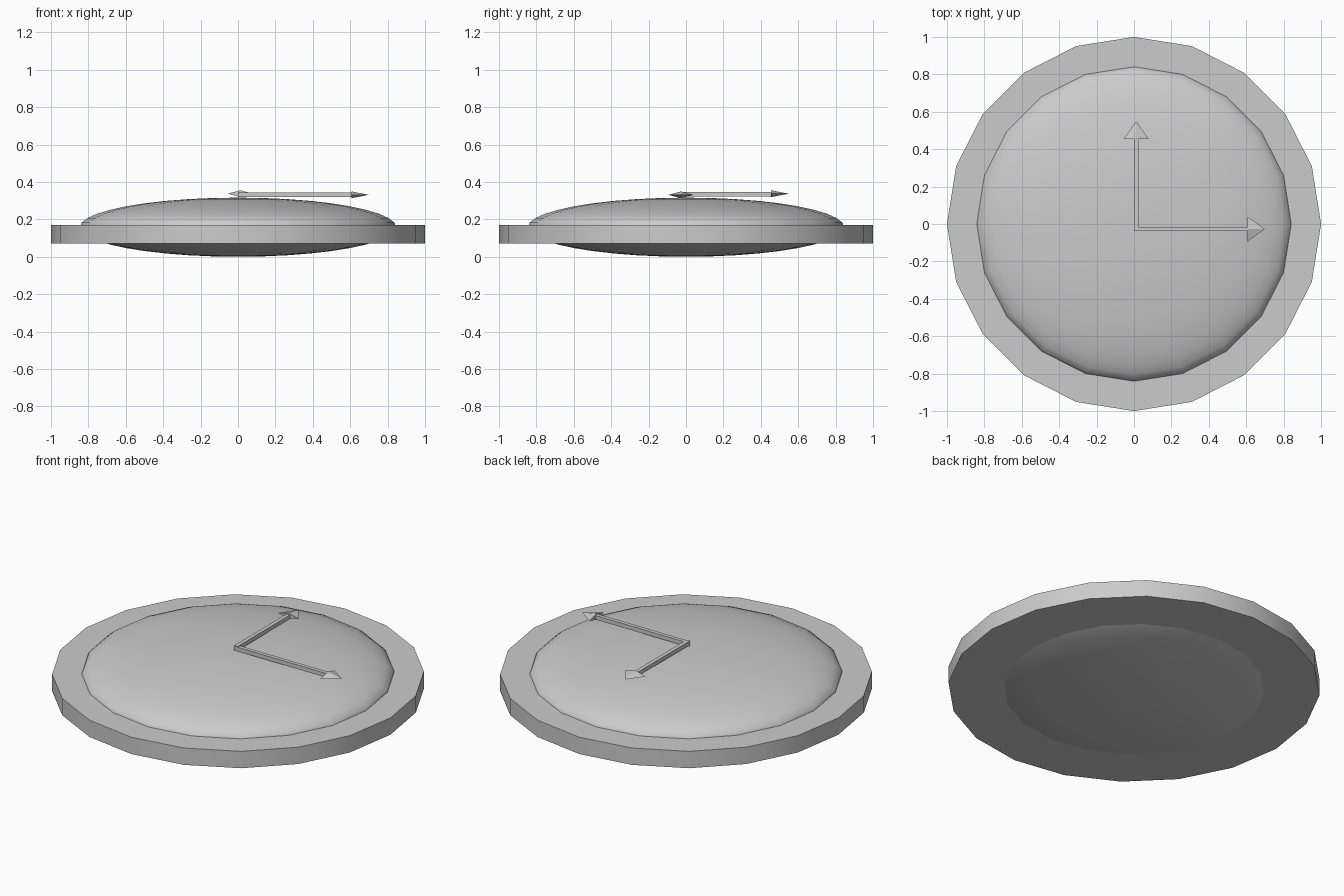
import bpy
from math import radians, pi

if "Cube" in bpy.data.objects:
    bpy.data.objects.remove(bpy.data.objects["Cube"])


def finish(name, scale=None):
    o = bpy.context.object
    o.name = name
    if scale:
        o.scale = scale
    bpy.ops.object.transform_apply(location=False, rotation=True, scale=True)
    return o


def bar(name, lo, hi):
    mid = [(a + b) / 2 for a, b in zip(lo, hi)]
    bpy.ops.mesh.primitive_cube_add(size=1, location=mid)
    return finish(name, [b - a for a, b in zip(lo, hi)])


def arrow_head(name, centre, turn):
    # flattened four-sided cone, first pointing along +y, then turned about z
    bpy.ops.mesh.primitive_cone_add(vertices=4, radius1=0.067, radius2=0, depth=0.094,
                                    rotation=(radians(-90), 0, 0))
    o = finish(name)
    o.scale = (1, 1, 0.27)
    bpy.ops.object.transform_apply(location=False, rotation=False, scale=True)
    o.rotation_euler = (0, 0, turn)
    o.location = centre
    return o


# Rim: 20-sided disc
bpy.ops.mesh.primitive_cylinder_add(vertices=20, radius=1, depth=0.1, location=(0, 0, 0.12))
finish("rim")
bpy.ops.object.shade_smooth_by_angle(angle=radians(30))

# Face: flattened ball bulging above and below the rim
bpy.ops.mesh.primitive_uv_sphere_add(segments=20, ring_count=20, radius=1, location=(0, 0, 0.158))
finish("domed_face", (0.846, 0.846, 0.158))
bpy.ops.object.shade_smooth()

# Hands with arrow tips
bar("hour_hand", (0.0, -0.037, 0.322), (0.023, 0.46, 0.346))
arrow_head("hour_hand_tip", (0.012, 0.502, 0.337), 0)
bar("minute_hand", (0.0, -0.038, 0.319), (0.61, -0.015, 0.343))
arrow_head("minute_hand_tip", (0.653, -0.027, 0.331), -pi / 2)
